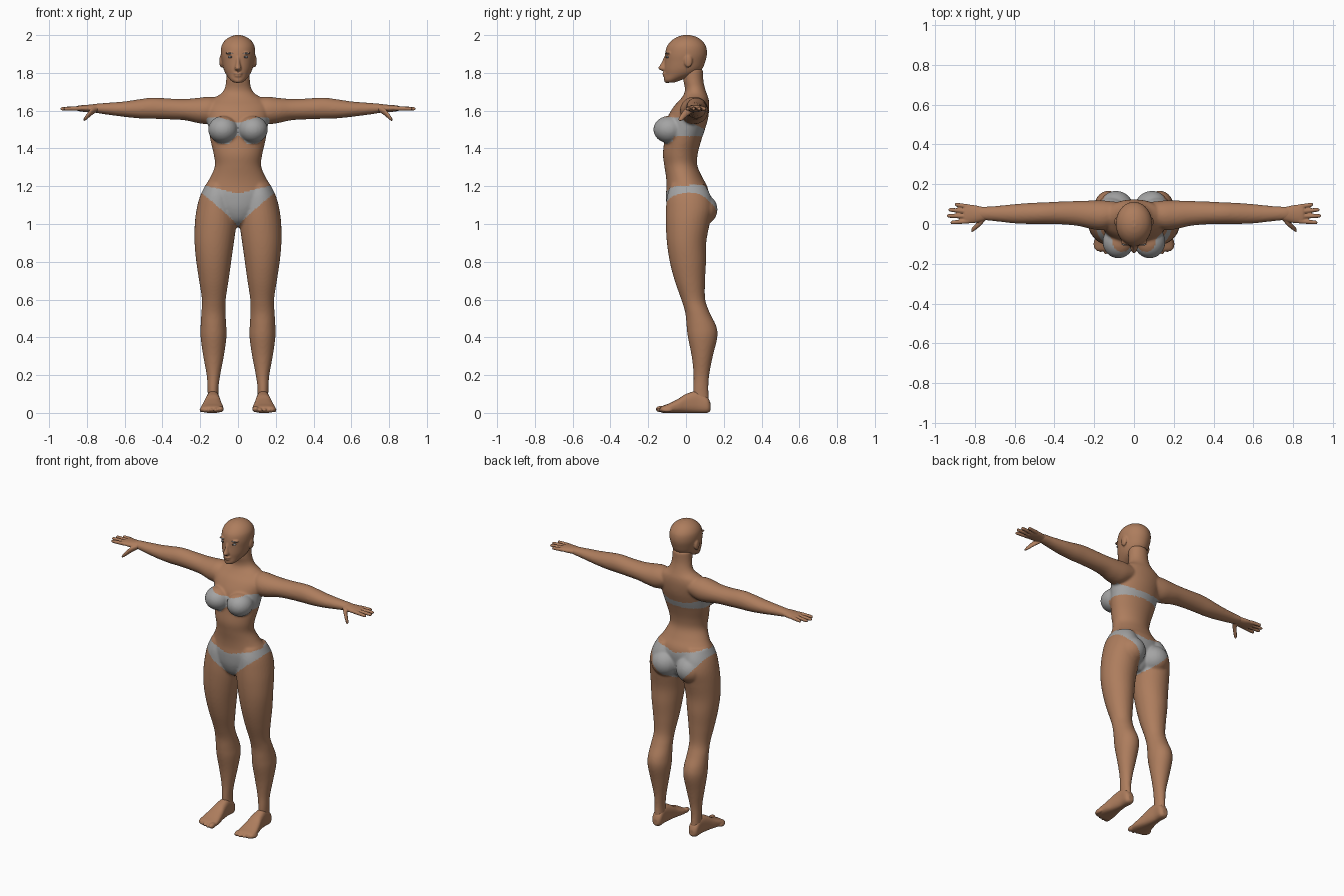
import bpy, bmesh, math
from mathutils import Matrix, Vector


def material(name, rgb):
    m = bpy.data.materials.new(name)
    m.diffuse_color = (*rgb, 1)
    return m


SKIN = material("skin", (0.42, 0.205, 0.11))
FABRIC = material("grey_fabric", (0.37, 0.37, 0.37))
EYE = material("eye_grey", (0.33, 0.34, 0.36))
DARK = material("dark_iris", (0.04, 0.03, 0.03))


def loft(bm, axis, rings, side=1, power=2.0, n=32, steps=5):
    """Closed tube; each ring is (position on axis, a0, a1, b0, b1)."""
    pts = [Vector(r) for r in rings]
    pts = [pts[0]] + pts + [pts[-1]]
    path = []
    for i in range(1, len(pts) - 2):
        p0, p1, p2, p3 = pts[i - 1:i + 3]
        for k in range(steps):
            t = k / steps
            path.append(0.5 * (2 * p1 + (p2 - p0) * t + (2 * p0 - 5 * p1 + 4 * p2 - p3) * t * t
                               + (3 * p1 - p0 - 3 * p2 + p3) * t ** 3))
    path.append(pts[-1])
    loops = []
    for t, a0, a1, b0, b1 in path:
        ring = []
        for k in range(n):
            ang = 2 * math.pi * k / n
            c, s = math.cos(ang), math.sin(ang)
            a = (a0 + a1) / 2 + (a1 - a0) / 2 * math.copysign(abs(c) ** (2 / power), c)
            b = (b0 + b1) / 2 + (b1 - b0) / 2 * math.copysign(abs(s) ** (2 / power), s)
            x, y, z = {"x": (t, a, b), "y": (a, t, b), "z": (a, b, t)}[axis]
            ring.append(bm.verts.new((x * side, y, z)))
        loops.append(ring)
    for r0, r1 in zip(loops, loops[1:]):
        for k in range(n):
            j = (k + 1) % n
            bm.faces.new((r0[k], r0[j], r1[j], r1[k]))
    bm.faces.new(loops[0])
    bm.faces.new(loops[-1])


def ball(bm, centre, radii, side=1):
    x, y, z = centre
    m = Matrix.Translation((x * side, y, z)) @ Matrix.Diagonal((*radii, 1))
    bmesh.ops.create_uvsphere(bm, u_segments=24, v_segments=16, radius=1, matrix=m)


def finish(name, bm, mats, voxel=0, smooth=0):
    """Make the object; fuse the overlapping volumes into one skin if asked."""
    bmesh.ops.recalc_face_normals(bm, faces=bm.faces)
    me = bpy.data.meshes.new(name)
    bm.to_mesh(me)
    bm.free()
    ob = bpy.data.objects.new(name, me)
    bpy.context.collection.objects.link(ob)
    if voxel:
        rm = ob.modifiers.new("fuse", "REMESH")
        rm.mode = "VOXEL"
        rm.voxel_size = voxel
        sm = ob.modifiers.new("soften", "SMOOTH")
        sm.factor, sm.iterations = 0.5, smooth
        dg = bpy.context.evaluated_depsgraph_get()
        ob_me = bpy.data.meshes.new_from_object(ob.evaluated_get(dg))
        ob.modifiers.clear()
        ob.data = ob_me
    ob.data.materials.clear()
    for m in mats:
        ob.data.materials.append(m)
    for p in ob.data.polygons:
        p.use_smooth = True
    return ob


def clamp(v):
    return max(0.0, min(1.0, v))


def is_fabric(c):
    x, y, z = abs(c.x), c.y, c.z
    # Bandeau top
    if x < 0.168 and z > 1.4:
        back = clamp((y + 0.03) / 0.13)
        top = (1.535 + 0.03 * clamp(x / 0.1)) * (1 - back) + 1.502 * back
        low = 1.464
        if y < -0.07:
            low = 1.475 - 0.05 * clamp(x / 0.05) + 0.035 * clamp((x - 0.1) / 0.06)
        return low < z < top
    # Briefs
    if 0.96 < z < 1.25:
        top = 1.162 + 0.042 * clamp(x / 0.18)
        if y < 0.02:
            low = 0.985 + 0.18 * clamp(x / 0.195) ** 0.85
        else:
            low = 0.975 + 0.19 * clamp(x / 0.19) ** 1.5
            top += 0.01
        return low < z < top
    return False


# Body: torso, neck, limbs
body = bmesh.new()
torso = [(0.985, .03, -.03, .06), (1.02, .09, -.075, .09), (1.08, .15, -.1, .11),
         (1.15, .188, -.106, .12), (1.2, .174, -.103, .112), (1.25, .145, -.106, .085),
         (1.31, .122, -.115, .06), (1.37, .129, -.122, .062), (1.44, .145, -.115, .08),
         (1.5, .155, -.11, .1), (1.56, .162, -.1, .117), (1.62, .17, -.066, .123),
         (1.66, .138, -.03, .12), (1.69, .09, -.01, .11), (1.72, .07, -.006, .1),
         (1.76, .063, -.014, .092), (1.82, .06, -.02, .09)]
loft(body, "z", [(z, -w, w, f, b) for z, w, f, b in torso], n=48)
leg = [(.03, .1, .16, .04, .125), (.12, .104, .161, .038, .119), (.2, .094, .166, .04, .123),
       (.3, .075, .184, .03, .142), (.4, .061, .198, .01, .166), (.46, .062, .198, .003, .16),
       (.53, .066, .194, -.004, .126), (.6, .065, .191, -.025, .102), (.7, .05, .206, -.06, .101),
       (.8, .036, .221, -.086, .106), (.9, .022, .23, -.101, .107), (1.0, .009, .229, -.107, .125),
       (1.08, .01, .219, -.106, .14), (1.15, .02, .2, -.1, .13), (1.21, .04, .17, -.08, .1)]
arm = [(.08, 0, .11, 1.56, 1.665), (.15, -.03, .118, 1.53, 1.674), (.21, -.026, .118, 1.534, 1.668),
       (.28, -.01, .116, 1.549, 1.662), (.36, -.002, .113, 1.554, 1.664), (.45, 0, .109, 1.557, 1.669),
       (.52, 0, .106, 1.559, 1.661), (.6, .003, .1, 1.567, 1.649), (.7, .014, .09, 1.58, 1.641),
       (.76, .02, .087, 1.59, 1.636), (.79, .025, .08, 1.6, 1.63)]
for s in (1, -1):
    loft(body, "z", leg, s)
    loft(body, "x", arm, s)
    ball(body, (.079, -.09, 1.5), (.079, .083, .072), s)     # bust
    ball(body, (.09, .075, 1.077), (.09, .092, .088), s)     # buttock
ob = finish("body", body, [SKIN, FABRIC], 0.007, 6)
for p in ob.data.polygons:
    p.material_index = int(is_fabric(p.center))

# Head: skull and jaw, nose, lips, ears
head = bmesh.new()
skull = [(1.748, .022, -.105, -.065), (1.762, .04, -.116, -.025), (1.79, .062, -.114, .05),
         (1.82, .076, -.115, .085), (1.86, .085, -.113, .102), (1.9, .091, -.111, .111),
         (1.94, .088, -.101, .106), (1.97, .071, -.077, .085), (1.99, .044, -.047, .056),
         (2.0, .014, -.015, .022)]
loft(head, "z", [(z, -w, w, f, b) for z, w, f, b in skull], n=48)
nose = [(1.812, .013, -.128), (1.824, .018, -.147), (1.85, .012, -.132), (1.885, .009, -.116)]
loft(head, "z", [(z, -w, w, f, -.09) for z, w, f in nose])
ball(head, (0, -.112, 1.797), (.024, .014, .007))
ball(head, (0, -.11, 1.785), (.021, .014, .008))
ball(head, (0, -.1, 1.76), (.022, .016, .014))
for s in (1, -1):
    ball(head, (.088, .012, 1.862), (.011, .022, .034), s)
    ball(head, (.04, -.092, 1.905), (.026, .014, .007), s)   # brow ridge
finish("head", head, [SKIN], 0.005, 3)

for s, label in ((1, "left"), (-1, "right")):
    # Hand: palm, four fingers, thumb
    hand = bmesh.new()
    loft(hand, "x", [(.73, .024, .082, 1.592, 1.634), (.77, .012, .088, 1.592, 1.633),
                     (.81, .004, .096, 1.593, 1.63), (.845, .005, .098, 1.598, 1.627),
                     (.856, .012, .09, 1.602, 1.622)], s)
    for y0, y1, tip in ((.087, .098, .9), (.063, .072, .932), (.039, .041, .94), (.015, .007, .922)):
        rings = []
        for t, r in ((0, .012), (.5, .011), (.9, .0095), (1, .005)):
            y, z = y0 + (y1 - y0) * t, 1.612 - .002 * t
            rings.append((.83 + (tip - .83) * t, y - r, y + r, z - r, z + r))
        loft(hand, "x", rings, s, n=16)
    loft(hand, "x", [(.745, .02, .06, 1.595, 1.625), (.775, -.012, .026, 1.575, 1.613),
                     (.797, -.03, .0, 1.556, 1.588), (.812, -.04, -.016, 1.545, 1.567),
                     (.818, -.04, -.026, 1.545, 1.556)], s, n=16)
    finish("hand_" + label, hand, [SKIN], 0.004, 2)

    # Foot: wedge and five toes
    foot = bmesh.new()
    loft(foot, "y", [(-.135, .09, .188, .006, .03), (-.122, .08, .197, 0, .038),
                     (-.09, .077, .197, 0, .05), (-.04, .085, .186, 0, .075),
                     (0, .092, .175, 0, .1), (.06, .1, .165, 0, .115),
                     (.112, .1, .163, 0, .085), (.13, .115, .148, .012, .05)], s, power=2.6)
    for i in range(5):
        r = .017 if i == 0 else .0125
        ball(foot, (.093 + .0245 * i, -.132 + .004 * i * i * .5, r + .003), (r, .029, r), s)
    finish("foot_" + label, foot, [SKIN], 0.005, 2)

    # Eye, iris and eyebrow
    for name, c, r, m in (("eye_", (.038, -.097, 1.884), (.016, .009, .0065), EYE),
                          ("iris_", (.037, -.102, 1.884), (.005, .006, .005), DARK),
                          ("eyebrow_", (.042, -.1015, 1.904), (.02, .007, .003), EYE)):
        bm = bmesh.new()
        ball(bm, c, r, s)
        finish(name + label, bm, [m])
